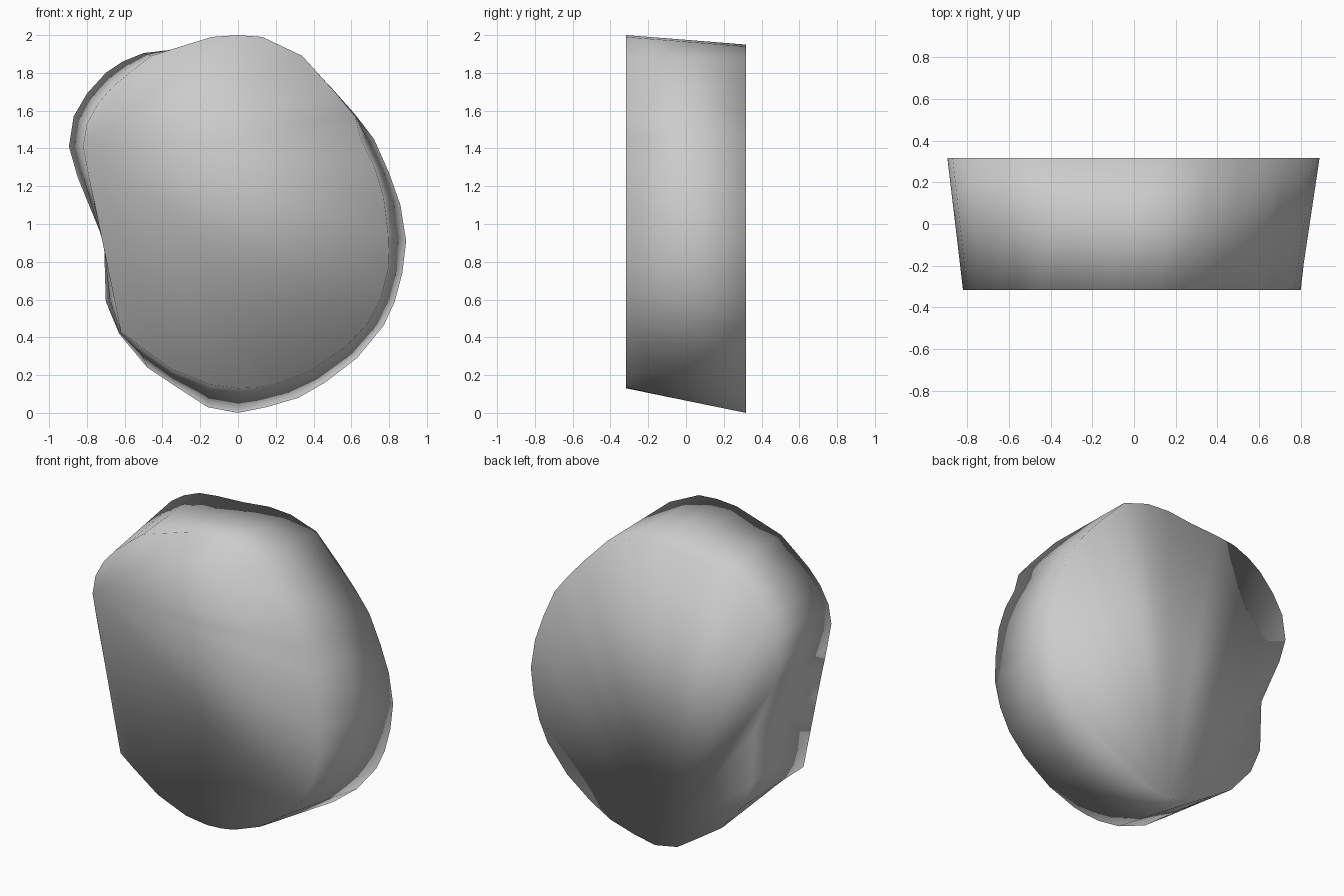
import bpy, bmesh

# matching outlines (x, z), clockwise from the left tip: front rim, back rim
FRONT = [(-.82, 1.41), (-.80, 1.53), (-.74, 1.64), (-.66, 1.73), (-.55, 1.82), (-.46, 1.89),
         (-.35, 1.925), (-.14, 1.99), (0, 2), (.13, 1.99), (.34, 1.89), (.52, 1.69),
         (.62, 1.57), (.65, 1.45), (.72, 1.31), (.77, 1.15), (.795, .95), (.80, .78),
         (.76, .62), (.69, .48), (.57, .35), (.38, .22), (.19, .15), (.1, .135), (0, .13),
         (-.15, .15), (-.35, .23), (-.53, .36), (-.62, .43), (-.655, .6), (-.72, .92), (-.79, 1.25)]
BACK = [(-.895, 1.41), (-.87, 1.57), (-.80, 1.69), (-.70, 1.80), (-.61, 1.86), (-.50, 1.905),
        (-.37, 1.92), (-.18, 1.93), (0, 1.95), (.16, 1.94), (.34, 1.88), (.50, 1.715),
        (.62, 1.58), (.72, 1.45), (.80, 1.27), (.86, 1.10), (.89, .91), (.87, .74),
        (.83, .59), (.77, .46), (.63, .29), (.46, .16), (.32, .08), (.15, .03), (0, 0),
        (-.16, .03), (-.33, .14), (-.48, .24), (-.63, .42), (-.70, .59), (-.71, .92), (-.85, 1.25)]
HALF = 0.317
N = len(FRONT)

bm = bmesh.new()


def ring(t):
    """Outline blended between the front rim (t=0) and back rim (t=1)."""
    return [bm.verts.new((a[0] + (b[0] - a[0]) * t, HALF * (2 * t - 1), a[1] + (b[1] - a[1]) * t))
            for a, b in zip(FRONT, BACK)]


def fan(verts, start):
    """Flat cap whose triangles all spread from one rim point."""
    v = verts[start:] + verts[:start]
    for i in range(1, N - 1):
        bm.faces.new((v[0], v[i], v[i + 1]))


# side wall with a middle loop
rings = [ring(t) for t in (0, 0.5, 1)]
for r, s in zip(rings, rings[1:]):
    for i in range(N):
        j = (i + 1) % N
        bm.faces.new((r[i], r[j], s[j], s[i]))

# front cap spreads from the left tip, back cap from the lowest point
fan(rings[0], 0)
fan(rings[2], 24)
bmesh.ops.recalc_face_normals(bm, faces=bm.faces)
for f in bm.faces:
    f.smooth = True

mesh = bpy.data.meshes.new("stone_slab")
bm.to_mesh(mesh)
bm.free()
bpy.context.collection.objects.link(bpy.data.objects.new("stone_slab", mesh))
